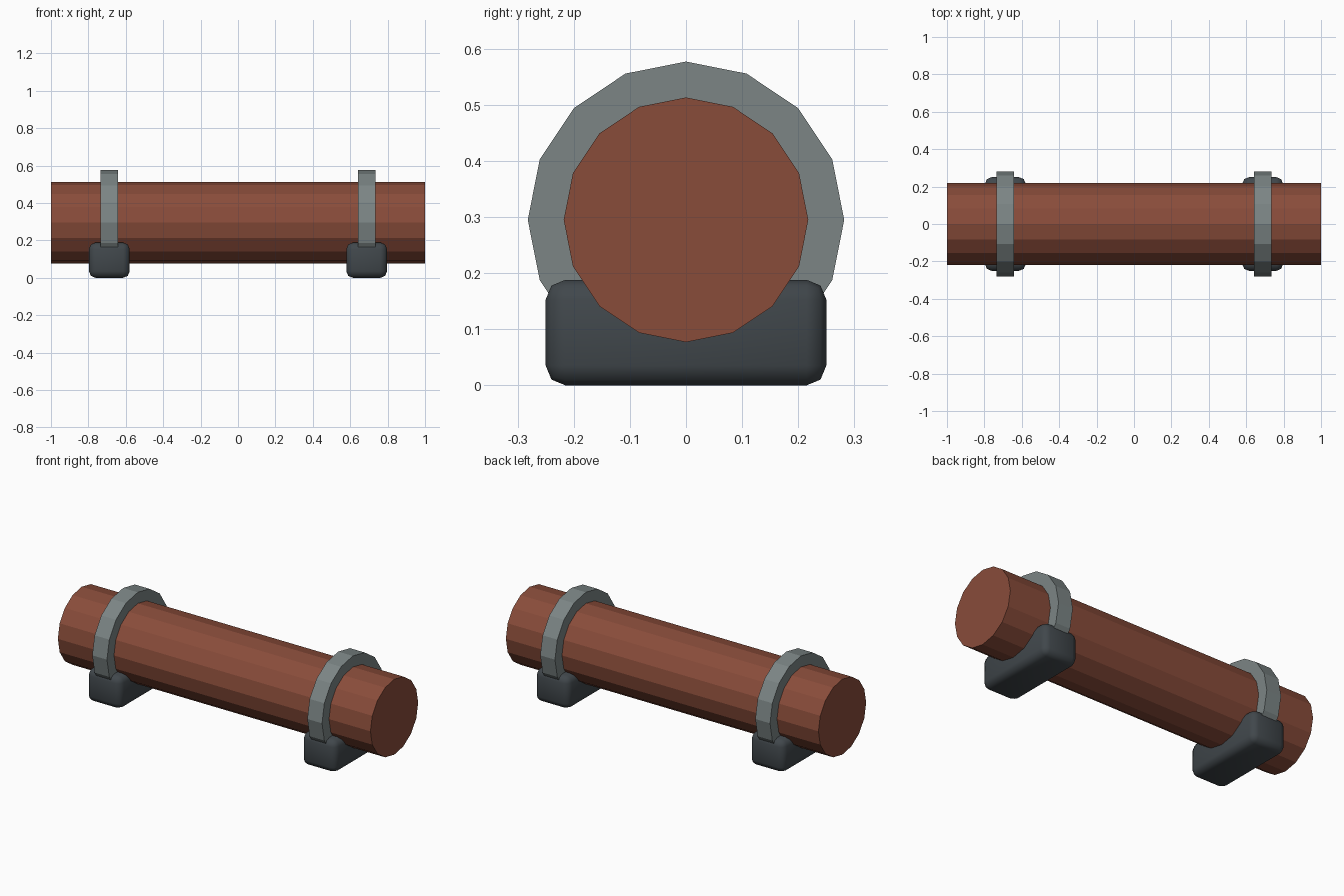
import bpy, bmesh, math

if "Cube" in bpy.data.objects:
    bpy.data.objects.remove(bpy.data.objects["Cube"])

SIDES = 16
AXIS_Z = 0.295
PIPE_R = 0.218
CLAMP_X = 0.688


def material(name, color):
    m = bpy.data.materials.new(name)
    m.diffuse_color = (*color, 1)
    m.use_nodes = True
    m.node_tree.nodes["Principled BSDF"].inputs["Base Color"].default_value = m.diffuse_color
    return m


RUST = material("rust_brown", (0.25, 0.072, 0.042))
STEEL = material("steel_grey", (0.20, 0.235, 0.235))
DARK = material("dark_grey", (0.052, 0.063, 0.071))


def make_object(name, bm, mat, location):
    bmesh.ops.recalc_face_normals(bm, faces=bm.faces)
    mesh = bpy.data.meshes.new(name)
    bm.to_mesh(mesh)
    bm.free()
    mesh.materials.append(mat)
    ob = bpy.data.objects.new(name, mesh)
    ob.location = location
    bpy.context.collection.objects.link(ob)
    return ob


def circle(bm, radius, x):
    step = 2 * math.pi / SIDES
    return [bm.verts.new((x, radius * math.sin(i * step), radius * math.cos(i * step)))
            for i in range(SIDES)]


def bridge(bm, a, b):
    for i in range(SIDES):
        j = (i + 1) % SIDES
        bm.faces.new((a[i], a[j], b[j], b[i]))


# Faceted pipe along x
bm = bmesh.new()
left, right = circle(bm, PIPE_R, -1), circle(bm, PIPE_R, 1)
bridge(bm, left, right)
bm.faces.new(left)
bm.faces.new(right)
make_object("pipe", bm, RUST, (0, 0, AXIS_Z))

for side, sx in (("left", -1), ("right", 1)):
    # Flat band around the pipe
    bm = bmesh.new()
    w = 0.047
    loops = [circle(bm, r, x) for r, x in
             ((0.282, -w), (0.282, w), (0.215, w), (0.215, -w))]
    for k in range(4):
        bridge(bm, loops[k], loops[(k + 1) % 4])
    make_object("clamp_ring_" + side, bm, STEEL, (sx * CLAMP_X, 0, AXIS_Z))

    # Rounded support block
    bm = bmesh.new()
    bmesh.ops.create_cube(bm, size=1)
    bmesh.ops.scale(bm, vec=(0.218, 0.50, 0.188), verts=bm.verts)
    block = make_object("support_block_" + side, bm, DARK, (sx * CLAMP_X, 0, 0.094))
    bevel = block.modifiers.new("rounded_edges", 'BEVEL')
    bevel.width = 0.035
    bevel.segments = 2
    bpy.ops.object.select_all(action='DESELECT')
    block.select_set(True)
    bpy.context.view_layer.objects.active = block
    bpy.ops.object.modifier_apply(modifier=bevel.name)
    bpy.ops.object.shade_smooth_by_angle(angle=math.radians(50))
